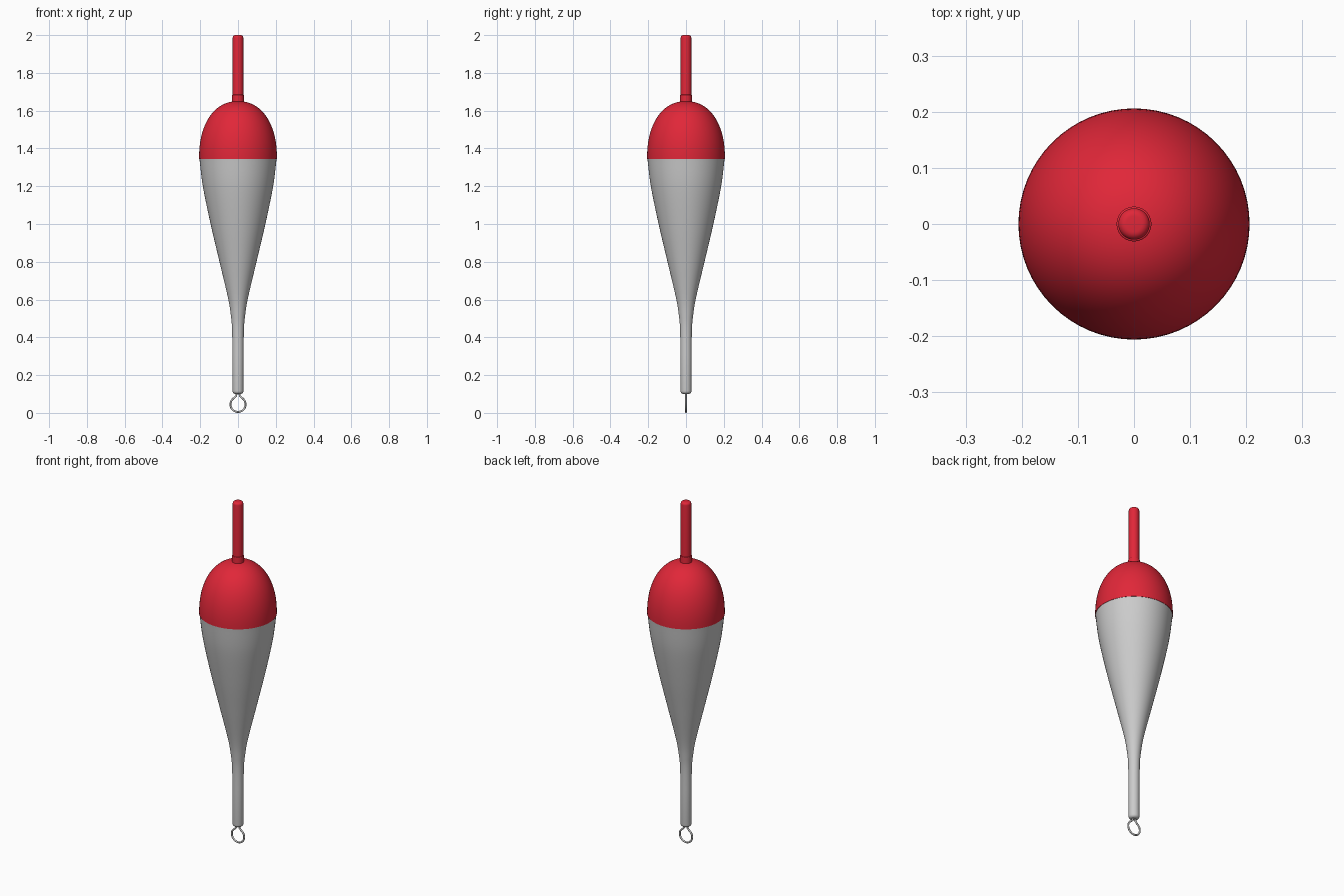
import bpy, bmesh, math

if "Cube" in bpy.data.objects:
    bpy.data.objects.remove(bpy.data.objects["Cube"])

SIDES = 64


def smooth_points(pts, steps=8):
    """Catmull-Rom interpolation through (radius, z) points."""
    p = [pts[0]] + pts + [pts[-1]]
    out = []
    for i in range(1, len(p) - 2):
        a, b, c, d = p[i - 1:i + 3]
        for k in range(steps):
            t = k / steps
            out.append(tuple(0.5 * (2 * b[j] + (c[j] - a[j]) * t
                       + (2 * a[j] - 5 * b[j] + 4 * c[j] - d[j]) * t * t
                       + (3 * b[j] - a[j] - 3 * c[j] + d[j]) * t ** 3) for j in (0, 1)))
    return out + [pts[-1]]


def lathe(name, profile, material=None):
    """Revolve a (radius, z) profile, listed bottom to top, about z."""
    bm = bmesh.new()
    rings = []
    for r, z in profile:
        if r < 1e-5:
            rings.append([bm.verts.new((0, 0, z))] * SIDES)
        else:
            rings.append([bm.verts.new((r * math.cos(2 * math.pi * i / SIDES),
                                        r * math.sin(2 * math.pi * i / SIDES), z))
                          for i in range(SIDES)])
    for lo, hi in zip(rings, rings[1:]):
        for i in range(SIDES):
            j = (i + 1) % SIDES
            bm.faces.new(list(dict.fromkeys((lo[i], lo[j], hi[j], hi[i]))))
    bmesh.ops.recalc_face_normals(bm, faces=bm.faces)
    me = bpy.data.meshes.new(name)
    bm.to_mesh(me)
    bm.free()
    ob = bpy.data.objects.new(name, me)
    bpy.context.collection.objects.link(ob)
    if material:
        me.materials.append(material)
    bpy.ops.object.select_all(action='DESELECT')
    ob.select_set(True)
    bpy.context.view_layer.objects.active = ob
    bpy.ops.object.shade_smooth_by_angle(angle=math.radians(40))
    return ob


def round_end(r, z, bevel, up):
    """Quarter-round edge profile running from the side to the centre."""
    s = 1 if up else -1
    pts = [(r - bevel + bevel * math.cos(a), z - s * bevel * (1 - math.sin(a)))
           for a in [k * math.pi / 12 for k in range(7)]]
    return pts + [(0, z)]


red = bpy.data.materials.new("red_paint")
red.diffuse_color = (0.75, 0.02, 0.04, 1)
red.use_nodes = True
red.node_tree.nodes["Principled BSDF"].inputs["Base Color"].default_value = red.diffuse_color

# Tapering lower body with its thin stem
taper = smooth_points([(0.030, 0.30), (0.031, 0.43), (0.037, 0.51), (0.053, 0.61),
                       (0.098, 0.80), (0.145, 1.00), (0.186, 1.20), (0.204, 1.345)])
lathe("lower_body", round_end(0.029, 0.10, 0.016, False)[::-1] + taper + [(0, 1.345)])

# Red domed cap
dome = []
for k in range(25):
    a = k * math.pi / 48
    dome.append((0.206 * math.cos(a) ** 0.91, 1.35 + 0.30 * math.sin(a) ** 0.91))
dome[-1] = (0, 1.65)
lathe("cap", [(0, 1.345), (0.206, 1.345)] + dome, red)

# Antenna with a small collar at its base
lathe("antenna", [(0, 1.60), (0.028, 1.60)] + round_end(0.028, 2.0, 0.014, True), red)
lathe("antenna_collar", [(0, 1.62), (0.031, 1.62)] + round_end(0.031, 1.685, 0.003, True), red)

# Wire eye: keyhole loop whose two ends run up into the stem
path = [(-0.007, 0.14), (-0.007, 0.10), (-0.010, 0.091)]
for k in range(33):
    a = math.radians(118 + k * 304 / 32)
    path.append((0.040 * math.cos(a), 0.045 + 0.040 * math.sin(a)))
path += [(-x, z) for x, z in path[2::-1]]
cu = bpy.data.curves.new("wire_eye", 'CURVE')
cu.dimensions = '3D'
cu.bevel_depth = 0.005
cu.bevel_resolution = 3
cu.use_fill_caps = True
sp = cu.splines.new('POLY')
sp.points.add(len(path) - 1)
for pt, (x, z) in zip(sp.points, path):
    pt.co = (x, 0, z, 1)
sp.use_smooth = True
bpy.context.collection.objects.link(bpy.data.objects.new("wire_eye", cu))
